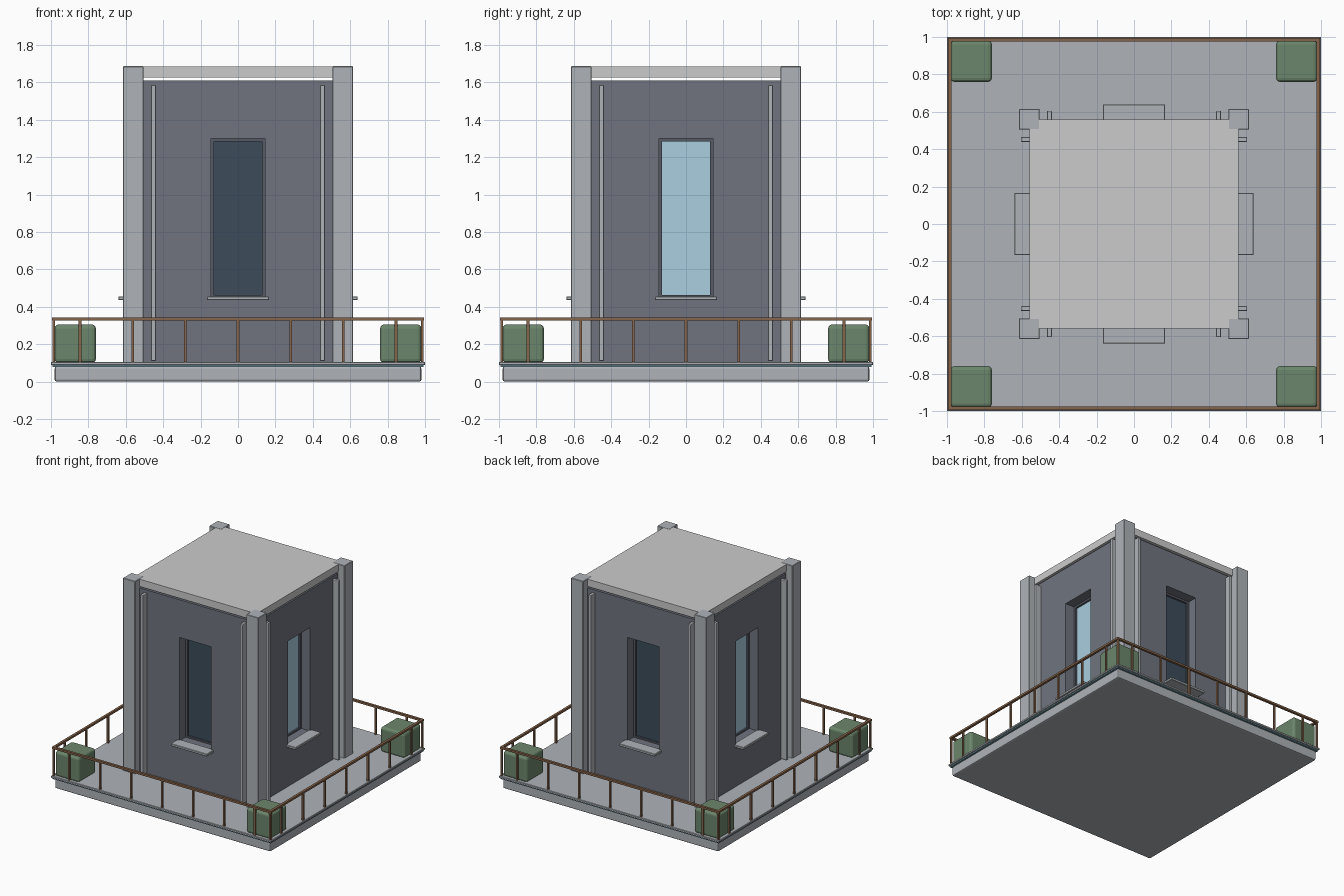
import bpy, bmesh
from math import pi
from mathutils import Matrix

if "Cube" in bpy.data.objects:
    bpy.data.objects.remove(bpy.data.objects["Cube"])


def material(name, r, g, b):
    m = bpy.data.materials.new(name)
    m.diffuse_color = (r, g, b, 1)
    m.use_nodes = True
    m.node_tree.nodes["Principled BSDF"].inputs["Base Color"].default_value = m.diffuse_color
    return m


STONE = material("pale_stone", 0.43, 0.45, 0.48)
WALL = material("slate_wall", 0.16, 0.175, 0.21)
DARK = material("dark_glass", 0.045, 0.07, 0.10)
LIGHT = material("light_glass", 0.40, 0.62, 0.74)
FRAME = material("window_frame", 0.09, 0.10, 0.13)
BRONZE = material("bronze", 0.24, 0.13, 0.07)
GREEN = material("foliage", 0.15, 0.24, 0.15)
TEAL = material("teal_trim", 0.15, 0.28, 0.33)


def finish(bm, name, mat, turn=0, bevel=0, segments=2):
    bm.transform(Matrix.Rotation(turn * pi / 2, 4, 'Z'))
    bmesh.ops.recalc_face_normals(bm, faces=bm.faces)
    me = bpy.data.meshes.new(name)
    bm.to_mesh(me)
    bm.free()
    ob = bpy.data.objects.new(name, me)
    bpy.context.collection.objects.link(ob)
    if mat:
        me.materials.append(mat)
    if bevel:
        mod = ob.modifiers.new("bevel", 'BEVEL')
        mod.width, mod.segments = bevel, segments
    return ob


def box(name, x, y, z, mat=None, turn=0, bevel=0, segments=2):
    bm = bmesh.new()
    bmesh.ops.create_cube(bm, size=1)
    for v in bm.verts:
        v.co = [a[0] if c < 0 else a[1] for a, c in zip((x, y, z), v.co)]
    return finish(bm, name, mat, turn, bevel, segments)


def ring(name, outer, inner, y0, y1, mat, turn):
    """Upright rectangular panel with a rectangular opening; rects are (half width, z0, z1)."""
    bm = bmesh.new()
    loops = []
    for (w, a, b), y in ((outer, y0), (inner, y0), (inner, y1), (outer, y1)):
        loops.append([bm.verts.new(p) for p in ((-w, y, a), (w, y, a), (w, y, b), (-w, y, b))])
    for k in range(4):
        p, q = loops[k], loops[(k + 1) % 4]
        for i in range(4):
            j = (i + 1) % 4
            bm.faces.new((p[i], p[j], q[j], q[i]))
    return finish(bm, name, mat, turn)


# base slab, trim and deck
box("base_slab", (-.98, .98), (-.98, .98), (0, .08), STONE, bevel=.01)
box("trim_band", (-.992, .992), (-.992, .992), (.078, .09), TEAL)
box("deck", (-1, 1), (-1, 1), (.088, .105), STONE, bevel=.003, segments=1)

# roof slab floating just above the walls
box("roof", (-.56, .56), (-.56, .56), (1.625, 1.685))

# each of the four sides, modelled at the front and turned into place
for t in range(4):
    ring("wall", (.545, .10, 1.61), (.145, .45, 1.30), -.555, -.445, WALL, t)
    ring("window_frame", (.146, .449, 1.301), (.127, .463, 1.283), -.475, -.445, FRAME, t)
    box("window_glass", (-.135, .135), (-.46, -.45), (.455, 1.29), LIGHT if t % 2 else DARK, t)
    box("window_sill", (-.165, .165), (-.64, -.54), (.435, .455), STONE, t, .003, 1)
    for s in (-1, 1):
        cx = s * .452
        box("wall_strip", (cx - .013, cx + .013), (-.605, -.55), (.11, 1.585), STONE, t, .005)
    box("corner_column", (.505, .615), (-.615, -.505), (.10, 1.686), STONE, t, .003, 1)
    box("planter_bush", (.76, .98), (-.98, -.76), (.10, .305), GREEN, t, .02, 3)
    # railing
    box("top_rail", (-.995, .995), (-.995, -.975), (.326, .342), BRONZE, t)
    for i in range(-3, 4):
        px = i * .2815
        box("rail_post", (px - .007, px + .007), (-.992, -.978), (.10, .33), BRONZE, t)
    box("corner_post", (.978, .992), (-.992, -.978), (.10, .33), BRONZE, t)
